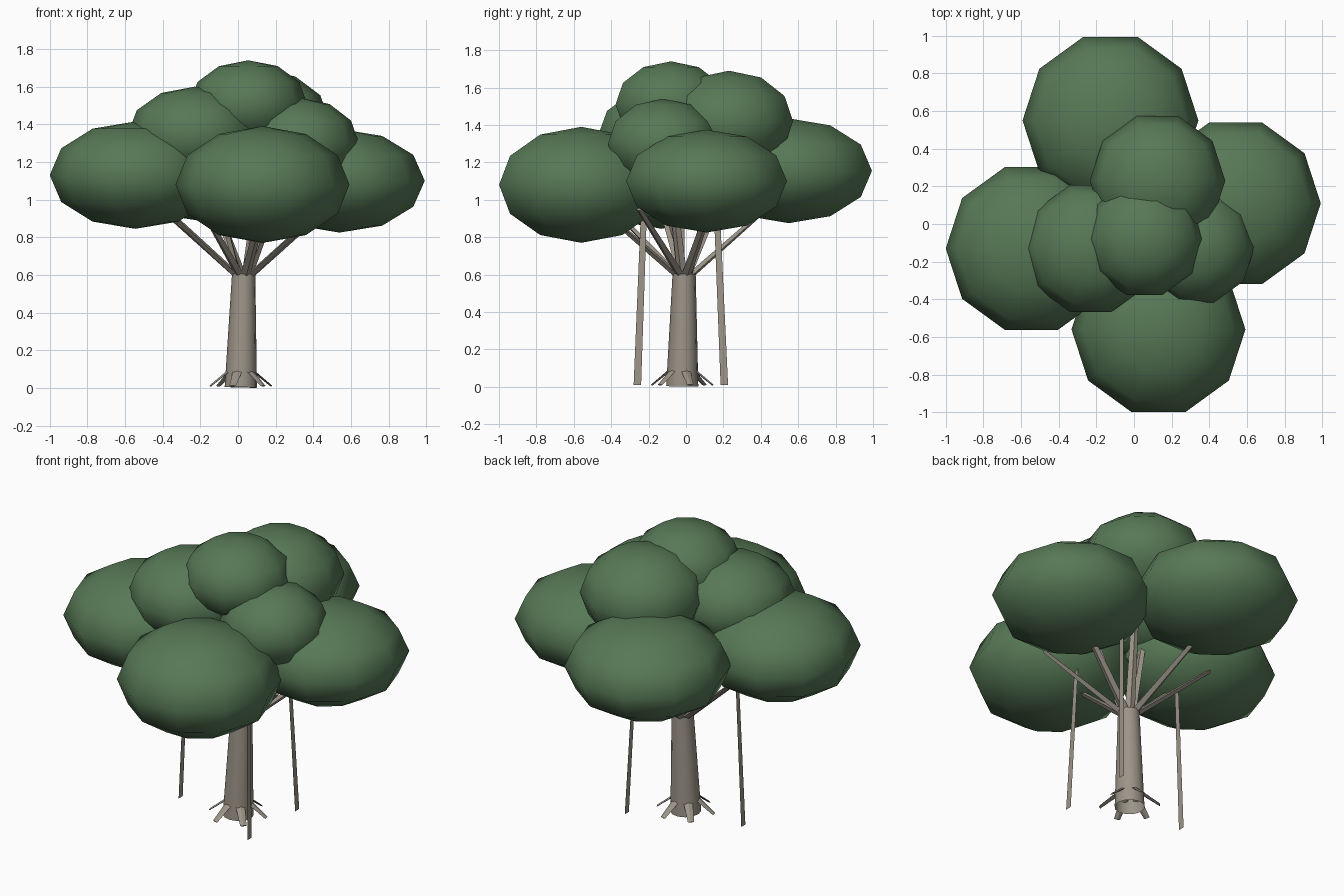
import bpy, bmesh, math
from mathutils import Vector

if "Cube" in bpy.data.objects:
    bpy.data.objects.remove(bpy.data.objects["Cube"])


def material(name, rgb):
    m = bpy.data.materials.new(name)
    m.diffuse_color = (*rgb, 1)
    m.use_nodes = True
    m.node_tree.nodes["Principled BSDF"].inputs["Base Color"].default_value = m.diffuse_color
    return m


LEAF = material("leaf_green", (0.095, 0.19, 0.093))
BARK = material("bark_grey_brown", (0.33, 0.295, 0.245))


def finish(name, bm, mat, smooth):
    for f in bm.faces:
        f.smooth = smooth
    me = bpy.data.meshes.new(name)
    bm.to_mesh(me)
    bm.free()
    me.materials.append(mat)
    ob = bpy.data.objects.new(name, me)
    bpy.context.collection.objects.link(ob)
    return ob


def limb(name, a, b, r1, r2, sides, smooth=False, caps=True, flat=1.0):
    """Tapered straight limb from a to b; flat < 1 squashes it into a strip."""
    a, b = Vector(a), Vector(b)
    q = (b - a).to_track_quat('Z', 'Y')
    bm = bmesh.new()
    bmesh.ops.create_cone(bm, cap_ends=caps, segments=sides,
                          radius1=r1, radius2=r2, depth=(b - a).length)
    for v in bm.verts:
        v.co.y *= flat
        v.co = q @ v.co + (a + b) / 2
    return finish(name, bm, BARK, smooth)


# Trunk, leaning slightly, open at both ends
limb("trunk", (0.015, -0.02, 0.003), (0.03, -0.01, 0.605), 0.086, 0.062, 12,
     smooth=True, caps=False)

# Surface roots around the base: flat wedges
for i in range(6):
    t = math.radians(15 + 60 * i)
    c, s = math.cos(t), math.sin(t)
    limb(f"root_{i + 1}", (0.015 + 0.07 * c, -0.02 + 0.07 * s, 0.088),
         (0.015 + 0.168 * c, -0.02 + 0.168 * s, 0.01), 0.026, 0.018, 4, flat=0.25)

# Foliage clumps: x, y, z, horizontal radius, vertical radius
CLUMPS = {
    "left": (-0.545, -0.13, 1.13, 0.455, 0.285),
    "front": (0.13, -0.56, 1.08, 0.462, 0.31),
    "right": (0.54, 0.11, 1.10, 0.452, 0.275),
    "back": (-0.125, 0.55, 1.155, 0.467, 0.28),
    "upper_left": (-0.23, -0.13, 1.35, 0.355, 0.25),
    "upper_right": (0.33, -0.12, 1.30, 0.312, 0.24),
    "upper_back": (0.125, 0.23, 1.42, 0.36, 0.27),
    "top": (0.055, -0.08, 1.51, 0.312, 0.23),
}
for name, (x, y, z, r, h) in CLUMPS.items():
    bm = bmesh.new()
    bmesh.ops.create_uvsphere(bm, u_segments=10, v_segments=6, radius=1)
    for v in bm.verts:
        # quarter turn so that a corner of the decagon points along x
        v.co = Vector((x - v.co.y * r, y + v.co.x * r, z + v.co.z * h))
    finish("foliage_" + name, bm, LEAF, True)

# Branches from the trunk top: direction in degrees, reach, rise
BRANCHES = [(17, 0.5, 0.42), (108, 0.5, 0.42), (159, 0.45, 0.37), (195, 0.5, 0.45),
            (240, 0.42, 0.37), (283, 0.5, 0.42), (330, 0.45, 0.36),
            (62, 0.2, 0.75), (205, 0.2, 0.7), (342, 0.25, 0.65)]
for i, (deg, reach, rise) in enumerate(BRANCHES):
    d = Vector((math.cos(math.radians(deg)), math.sin(math.radians(deg)), 0))
    start = Vector((0.03, -0.01, 0.59)) + d * 0.03
    end = start + d * reach + Vector((0, 0, rise))
    limb(f"branch_{i + 1}", start, end, 0.028, 0.018, 4, flat=0.6)

# Hanging aerial roots: flat strips facing sideways
HANGERS = [((0.26, -0.26), (0.23, -0.225)),
           ((0.26, 0.205), (0.23, 0.165)),
           ((-0.37, -0.03), (-0.33, -0.025))]
for i, (lo, hi) in enumerate(HANGERS):
    bm = bmesh.new()
    bm.faces.new([bm.verts.new((p[0], p[1] + w, z)) for p, w, z in
                  ((lo, -0.02, 0.01), (lo, 0.02, 0.01),
                   (hi, 0.016, 0.94), (hi, -0.016, 0.94))])
    finish(f"aerial_root_{i + 1}", bm, BARK, False)
